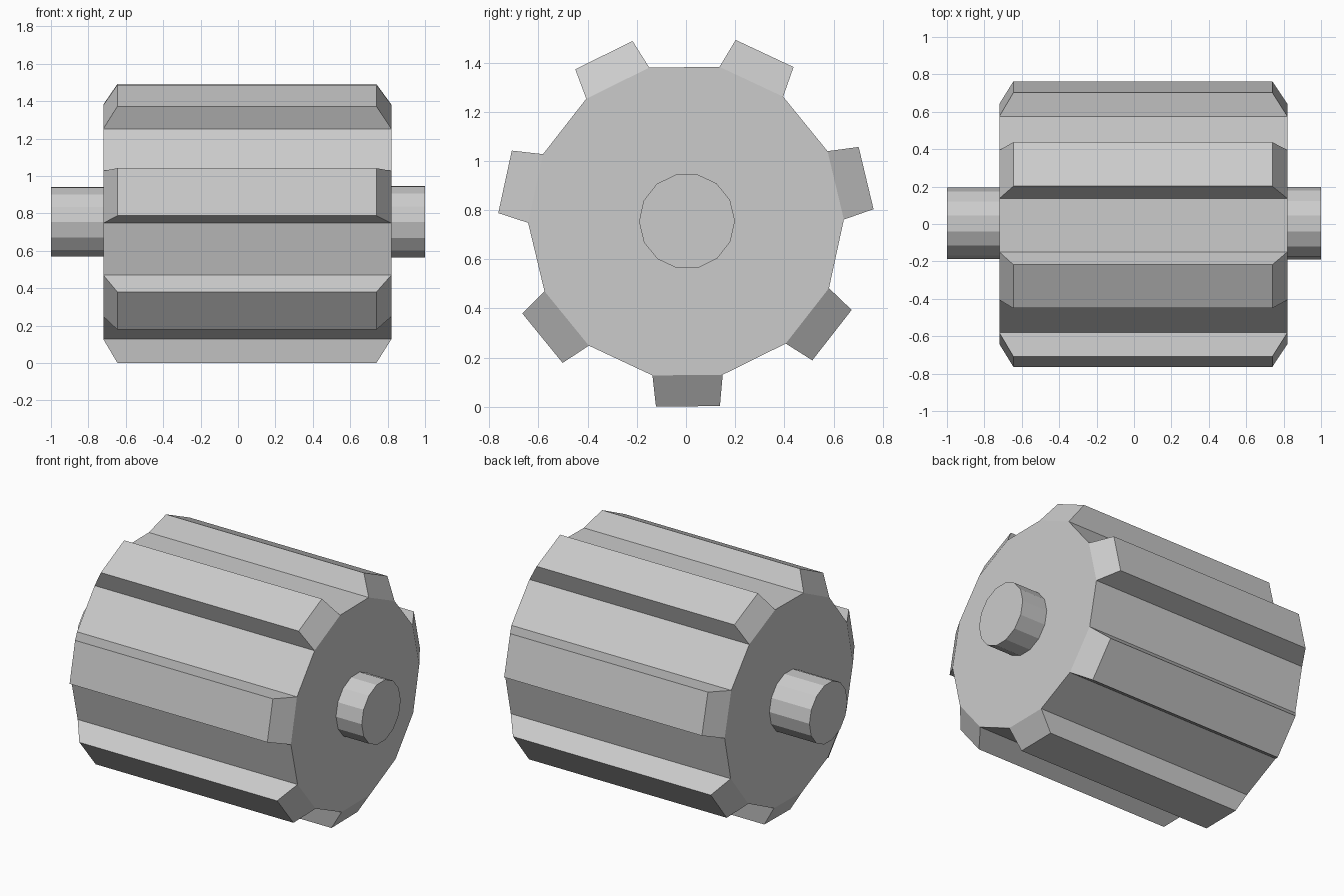
import bpy, bmesh
from math import cos, sin, pi, radians
from mathutils import Vector

if "Cube" in bpy.data.objects:
    bpy.data.objects.remove(bpy.data.objects["Cube"])

SIDES = 14                      # teeth sit on every other side
STEP = 2 * pi / SIDES
TURN = radians(0.6)             # slight roll of the whole gear
CZ = 0.755                      # axle height
X0, X1 = -0.72, 0.82            # drum ends


def ring(bm, x, r, cy=0.0):
    angles = [-pi / 2 + TURN + (i - 0.5) * STEP for i in range(SIDES)]
    return [bm.verts.new((x, cy + r * cos(a), CZ + r * sin(a))) for a in angles]


def prism(bm, x0, x1, r, cy=0.0):
    a, b = ring(bm, x0, r, cy), ring(bm, x1, r, cy)
    bm.faces.new(a)
    bm.faces.new(b)
    return [bm.faces.new((a[i], a[(i + 1) % SIDES], b[(i + 1) % SIDES], b[i]))
            for i in range(SIDES)]


def finish(bm, name):
    bmesh.ops.recalc_face_normals(bm, faces=bm.faces)
    mesh = bpy.data.meshes.new(name)
    bm.to_mesh(mesh)
    bm.free()
    bpy.context.collection.objects.link(bpy.data.objects.new(name, mesh))


# Drum with seven tapered teeth pulled out of alternate sides
bm = bmesh.new()
sides = prism(bm, X0, X1, 0.642)
for i in range(0, SIDES, 2):
    a = -pi / 2 + TURN + i * STEP
    out = Vector((0, cos(a), sin(a)))
    across = Vector((0, -sin(a), cos(a)))
    tip = bmesh.ops.extrude_discrete_faces(bm, faces=[sides[i]])["faces"][0]
    for v in tip.verts:
        s = 1 if (v.co - Vector((0, 0, CZ))).dot(across) > 0 else -1
        x = -0.645 if v.co.x < 0 else 0.74
        v.co = Vector((x, 0, CZ)) + out * 0.753 + across * (0.13 * s)
finish(bm, "toothed_drum")

# Axle stubs on both ends
for name, x0, x1, r in (("left_axle", -1.0, X0, 0.19), ("right_axle", X1, 1.0, 0.195)):
    bm = bmesh.new()
    prism(bm, x0, x1, r, 0.004)
    finish(bm, name)
